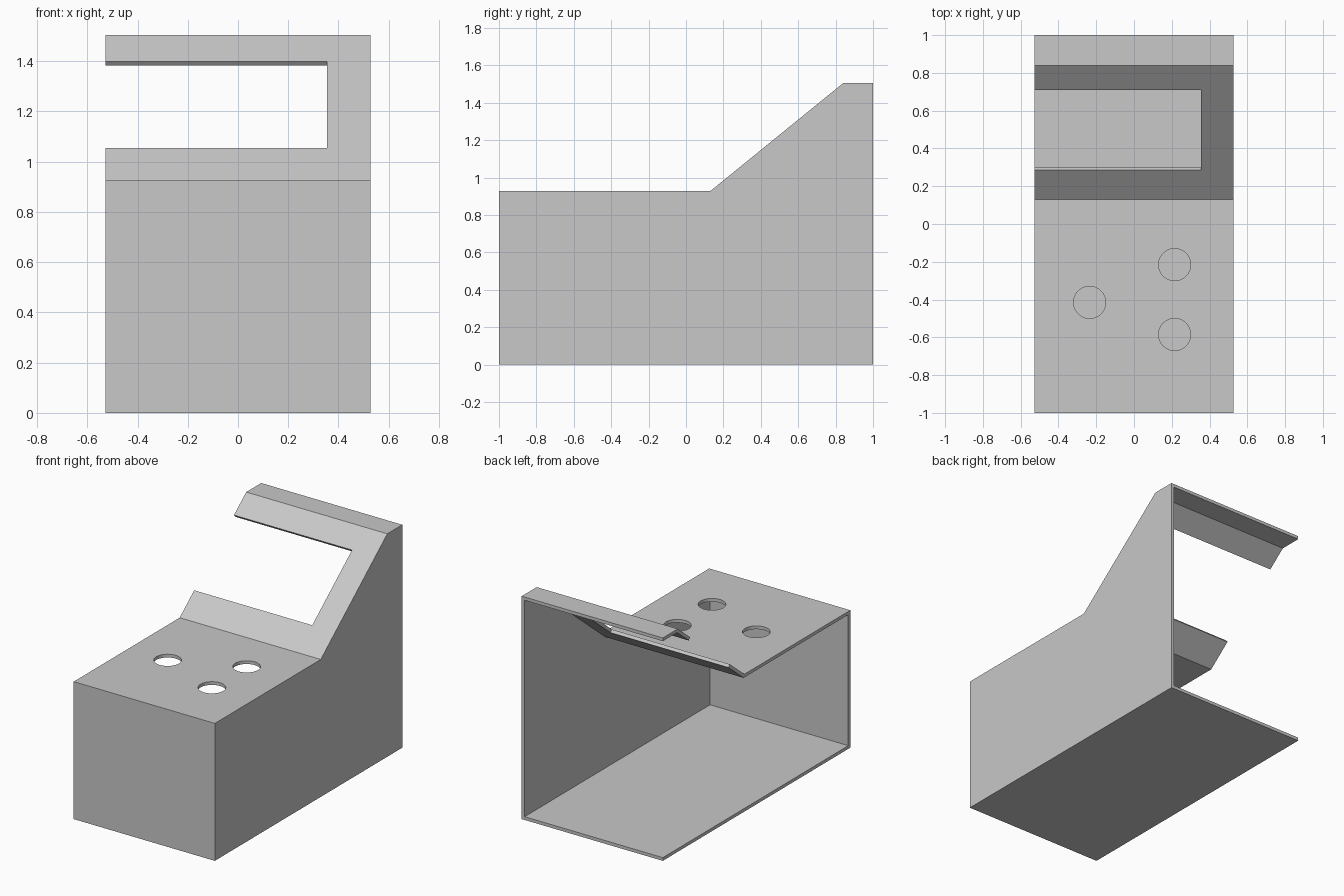
import bpy, bmesh, math
from mathutils import Matrix, Vector

if "Cube" in bpy.data.objects:
    bpy.data.objects.remove(bpy.data.objects["Cube"], do_unlink=True)

W = 0.527          # half width
T = 0.022          # sheet thickness
DECK, TOP = 0.928, 1.505
BEND_LOW, BEND_HIGH = 0.13, 0.84

grey = bpy.data.materials.new("light grey")
grey.use_nodes = True
grey.diffuse_color = (0.58, 0.58, 0.58, 1)
grey.node_tree.nodes["Principled BSDF"].inputs["Base Color"].default_value = (0.58, 0.58, 0.58, 1)


def finish(name, bm):
    bmesh.ops.recalc_face_normals(bm, faces=bm.faces)
    mesh = bpy.data.meshes.new(name)
    bm.to_mesh(mesh)
    bm.free()
    mesh.materials.append(grey)
    obj = bpy.data.objects.new(name, mesh)
    bpy.context.collection.objects.link(obj)
    return obj


def prism(name, profile, x0, x1):
    """Extrude a (y, z) profile along x."""
    bm = bmesh.new()
    face = bm.faces.new([bm.verts.new((x0, y, z)) for y, z in profile])
    side = bmesh.ops.extrude_face_region(bm, geom=[face])["geom"]
    moved = [v for v in side if isinstance(v, bmesh.types.BMVert)]
    bmesh.ops.translate(bm, verts=moved, vec=(x1 - x0, 0, 0))
    return finish(name, bm)


def plate(name, y0, y1, z0, z1):
    return prism(name, [(y0, z0), (y1, z0), (y1, z1), (y0, z1)], -W, W)


def cut(target, cutter):
    mod = target.modifiers.new("cut", 'BOOLEAN')
    mod.operation = 'DIFFERENCE'
    mod.solver = 'EXACT'
    mod.object = cutter
    cutter.hide_render = True
    bpy.context.view_layer.objects.active = target
    bpy.ops.object.modifier_apply(modifier=mod.name)
    bpy.data.objects.remove(cutter, do_unlink=True)


# Bent top sheet: deck, slope and upper ledge, mitred at the bends
angle = math.atan2(TOP - DECK, BEND_HIGH - BEND_LOW)
shift = T * math.tan(angle / 2)
outer = [(-1, DECK), (BEND_LOW, DECK), (BEND_HIGH, TOP), (1, TOP)]
inner = [(-1, DECK - T), (BEND_LOW + shift, DECK - T),
         (BEND_HIGH + shift, TOP - T), (1, TOP - T)]
top_sheet = prism("top_sheet", outer + inner[::-1], -W, W)

# Open-sided window in the slope, cut square to its surface
slope = Vector((0, math.cos(angle), math.sin(angle)))
start = Vector((0, BEND_LOW, DECK))
low, high = 0.155 / math.cos(angle), 0.58 / math.cos(angle)
bm = bmesh.new()
bmesh.ops.create_cube(bm, size=1)
x0, x1 = -W - 0.1, 0.355
bmesh.ops.scale(bm, verts=bm.verts, vec=(x1 - x0, high - low, 0.15))
bmesh.ops.rotate(bm, verts=bm.verts, matrix=Matrix.Rotation(angle, 3, 'X'))
centre = start + slope * (low + high) / 2
bmesh.ops.translate(bm, verts=bm.verts, vec=centre + Vector(((x0 + x1) / 2, 0, 0)))
cut(top_sheet, finish("window_cutter", bm))

# Three round holes in the deck
for x, y in [(-0.235, -0.415), (0.215, -0.215), (0.215, -0.585)]:
    bm = bmesh.new()
    bmesh.ops.create_cone(bm, cap_ends=True, segments=48, radius1=0.085,
                          radius2=0.085, depth=0.2,
                          matrix=Matrix.Translation((x, y, DECK)))
    cut(top_sheet, finish("hole_cutter", bm))

# Floor, front panel and the single side wall under the top sheet
plate("floor", -1, 1, 0, T)
plate("front_panel", -1, -1 + T, T, DECK - T)
prism("side_wall", [(-1 + T, T), (1, T)] + inner[:0:-1] + [(-1 + T, DECK - T)], W - T, W)

# Smooth hole rims, sharp sheet edges
bpy.ops.object.select_all(action='DESELECT')
top_sheet.select_set(True)
bpy.context.view_layer.objects.active = top_sheet
bpy.ops.object.shade_smooth_by_angle(angle=math.radians(30))
